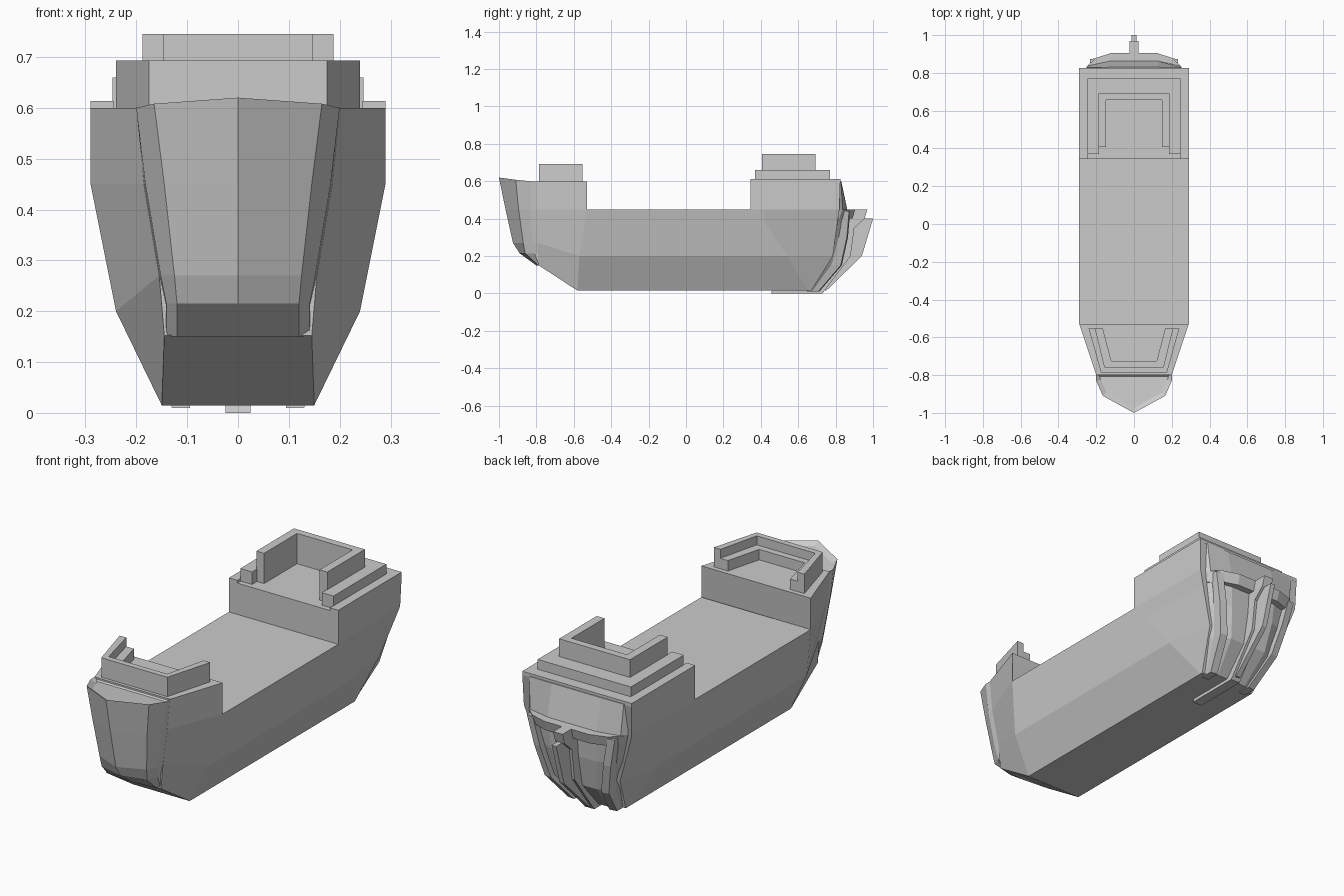
import bpy, bmesh

if "Cube" in bpy.data.objects:
    bpy.data.objects.remove(bpy.data.objects["Cube"])


def loft(name, rings, inset_top=False):
    """Skin a list of equal-length closed rings and cap both ends."""
    bm = bmesh.new()
    vs = [[bm.verts.new(p) for p in r] for r in rings]
    n = len(rings[0])
    for a, b in zip(vs, vs[1:]):
        for i in range(n):
            j = (i + 1) % n
            bm.faces.new((a[i], a[j], b[j], b[i]))
    top = bm.faces.new(vs[0])
    bm.faces.new(vs[-1])
    bmesh.ops.recalc_face_normals(bm, faces=bm.faces[:])
    if inset_top:
        bmesh.ops.inset_region(bm, faces=[top], thickness=0.025)
        bmesh.ops.translate(bm, verts=top.verts[:], vec=(0, 0, -0.015))
    me = bpy.data.meshes.new(name)
    bm.to_mesh(me)
    bm.free()
    ob = bpy.data.objects.new(name, me)
    bpy.context.collection.objects.link(ob)
    return ob


def sym(half):
    """Close a half outline with its mirror image."""
    return half + [(-x, y, z) for x, y, z in reversed(half) if x > 0]


def level(z, pts):
    return sym([(x, y, z) for x, y in pts])


def u_wall(name, outer, inner, z0, z1):
    """U-shaped wall; outer/inner = (open half width, closed half width, open y, closed y)."""
    oa, ob, oy, oc = outer
    ia, ib, iy, ic = inner
    half = [(ia, iy), (oa, oy), (ob, oc)]
    pts = [(ib, ic)] + half
    out = pts + [(-x, y) for x, y in reversed(pts)]
    return loft(name, [[(x, y, z) for x, y in out] for z in (z0, z1)])


def side_plate(name, profile, half_width):
    return loft(name, [[(x, y, z) for y, z in profile] for x in (-half_width, half_width)])


# Hull: midship, forward and aft sections
loft("midship_hull", [sym([(.15, -.58, .015), (.24, -.57, .2), (.29, -.53, .45)]),
                      sym([(.15, .36, .015), (.24, .36, .2), (.29, .36, .45)])])
loft("forward_hull", [
    sym([(.145, -.79, .152), (.155, -.79, .27), (.185, -.8, .45), (.2, -.8, .6)]),
    sym([(.15, -.58, .015), (.24, -.57, .2), (.29, -.53, .45), (.29, -.53, .6)])])
loft("aft_hull", [
    sym([(.15, .345, .015), (.24, .345, .2), (.276, .345, .38), (.29, .345, .45), (.29, .345, .6)]),
    sym([(.15, .655, .015), (.24, .54, .2), (.276, .42, .38), (.29, .42, .45), (.29, .42, .6)]),
    sym([(.15, .67, .015), (.2, .785, .2), (.262, .81, .38), (.285, .82, .45), (.29, .825, .6)])])

# Rounded bow with a shallow recessed deck
bow_top = sym([(.2, -.79, .6), (.2, -.83, .6), (.165, -.91, .608), (0, -1, .62)])
loft("bow", [
    bow_top,
    level(.45, [(.185, -.79), (.182, -.83), (.145, -.895), (0, -.965)]),
    level(.27, [(.155, -.78), (.152, -.82), (.125, -.87), (0, -.925)]),
    level(.215, [(.143, -.77), (.141, -.81), (.12, -.86), (0, -.89)]),
    level(.15, [(.143, -.76), (.141, -.785), (.12, -.79), (0, -.8)])], inset_top=True)

# Bowed stern panel
loft("stern_panel", [
    level(.6, [(.285, .79), (.25, .828), (.13, .83)]),
    level(.45, [(.28, .79), (.24, .838), (.13, .862)]),
    level(.3, [(.232, .78), (.2, .82), (.12, .85)]),
    level(.15, [(.185, .74), (.165, .785), (.1, .82)]),
    level(.015, [(.148, .64), (.13, .68), (.08, .7)])])

# Moulding across the stern
band = [(.26, .8), (.25, .835), (.2, .88), (.12, .905)]
loft("stern_band", [level(.45, band), level(.40, [(x * .97, y - .015) for x, y in band])])

# Stern ribs on both sides
path = [(.215, .85, .44), (.185, .838, .3), (.152, .805, .15), (.112, .685, .01)]
for s, side in ((1, "right"), (-1, "left")):
    loft("stern_rib_" + side,
         [[(s * (x + dx), y + dy, z) for dx, dy in
           ((-.018, -.04), (.018, -.04), (.018, .022), (-.018, .028))] for x, y, z in path])

# Sternpost with keel strip, and the rudder blade behind it
side_plate("sternpost", [(.83, .45), (.97, .45), (.955, .4), (.9, .35), (.88, .2), (.73, 0),
                         (.455, 0), (.46, .02), (.66, .02), (.8, .2)], .025)
side_plate("rudder", [(.93, .4), (1, .4), (.94, .2), (.75, .015), (.71, .015), (.86, .2),
                      (.89, .35)], .012)

# Forecastle wall with inner step
u_wall("forecastle_wall", (.24, .175, -.553, -.785), (.205, .155, -.553, -.757), .595, .693)
u_wall("forecastle_step", (.206, .156, -.553, -.758), (.165, .12, -.553, -.725), .595, .65)

# Three nested walls on the aft deck
u_wall("aft_rim", (.29, .29, .345, .825), (.245, .245, .345, .77), .595, .613)
u_wall("aft_low_wall", (.247, .247, .37, .77), (.185, .185, .37, .69), .595, .66)
u_wall("aft_high_wall", (.188, .188, .407, .692), (.147, .147, .407, .657), .595, .745)
